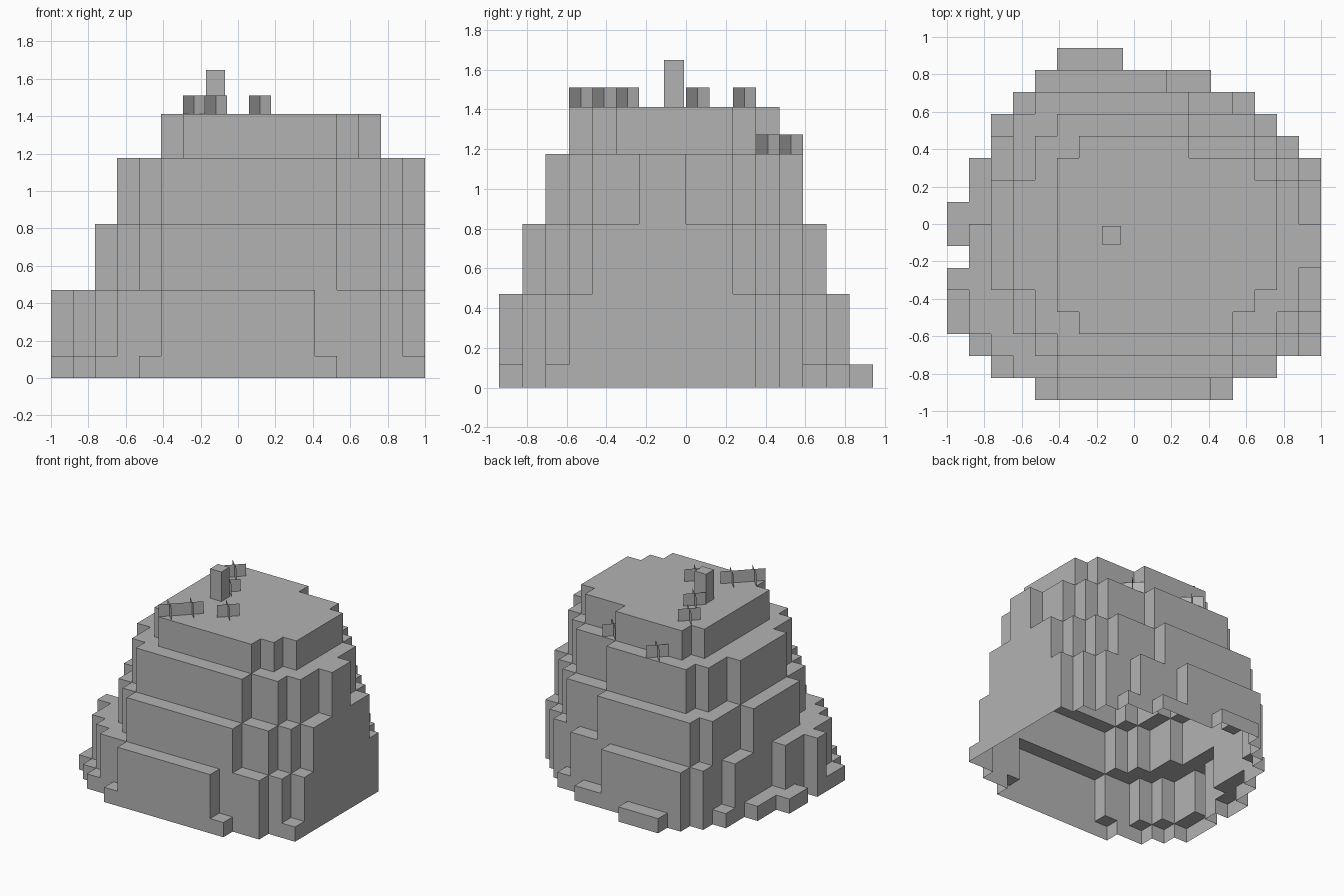
import bpy, bmesh, math
from mathutils import Vector

if "Cube" in bpy.data.objects:
    bpy.data.objects.remove(bpy.data.objects["Cube"])

U = 2 / 17                      # side of one block
X0, Y0 = -1.0, -8 * U

stone = bpy.data.materials.new("stone grey")
stone.diffuse_color = (0.45, 0.45, 0.45, 1)
stone.use_nodes = True
stone.node_tree.nodes["Principled BSDF"].inputs["Base Color"].default_value = stone.diffuse_color


def finish(bm, name):
    me = bpy.data.meshes.new(name)
    bm.to_mesh(me)
    bm.free()
    me.materials.append(stone)
    ob = bpy.data.objects.new(name, me)
    bpy.context.collection.objects.link(ob)
    return ob


# Terraces: top height in blocks, first row, then "start-end" columns row by row
TERRACES = [
    (1, 0, "4-13 2-15 1-17 0-17 0-17 0-17 1-17 0-17 0-17 1-17 1-17 2-16 2-15 3-14 4-12 5-8"),
    (4, 0, "5-12 3-15 2-16 1-17 1-17 0-17 1-17 1-17 2-17 2-17 2-17 2-16 3-15 3-13 4-10"),
    (7, 1, "5-13 4-15 3-16 3-17 2-17 2-17 2-17 2-17 2-17 3-16 3-15 3-14 4-11"),
    (10, 2, "5-13 4-15 4-16 3-16 3-17 3-17 3-16 3-16 4-15 4-14 5-11"),
    (12, 3, "6-13 5-14 5-15 5-15 5-15 5-15 5-15 5-14 6-11"),
]
height = {}
for top, row, spans in TERRACES:
    for j, span in enumerate(spans.split(), row):
        a, b = map(int, span.split("-"))
        for i in range(a, b):
            height[i, j] = top

# Hill shell: flat tops and stepped walls, open underneath
bm = bmesh.new()


def quad(*pts):
    bm.faces.new([bm.verts.new((X0 + x * U, Y0 + y * U, z * U)) for x, y, z in pts])


levels = [0] + [t[0] for t in TERRACES]
for (i, j), h in height.items():
    quad((i, j, h), (i + 1, j, h), (i + 1, j + 1, h), (i, j + 1, h))
    sides = {(0, -1): ((i, j), (i + 1, j)), (1, 0): ((i + 1, j), (i + 1, j + 1)),
             (0, 1): ((i + 1, j + 1), (i, j + 1)), (-1, 0): ((i, j + 1), (i, j))}
    for (dx, dy), (p, q) in sides.items():
        low = height.get((i + dx, j + dy), 0)
        for z0, z1 in zip(levels, levels[1:]):
            if low <= z0 and z1 <= h:
                quad((*p, z0), (*q, z0), (*q, z1), (*p, z1))
bmesh.ops.remove_doubles(bm, verts=bm.verts, dist=0.001)
bmesh.ops.dissolve_limit(bm, angle_limit=0.02, verts=bm.verts, edges=bm.edges)
finish(bm, "terraced_hill")

# Post on the summit
bm = bmesh.new()
bmesh.ops.create_cube(bm, size=1)
for v in bm.verts:
    v.co = Vector((-0.12 + v.co.x * 0.1, -0.06 + v.co.y * 0.1, 1.53 + v.co.z * 0.236))
finish(bm, "summit_post")

# Plants: two crossed upright sheets in one block
PLANTS = [(6, 3, 12), (7, 4, 12), (9, 5, 12), (7, 8, 12), (6, 10, 12), (11, 11, 10), (7, 12, 10)]
for n, (i, j, k) in enumerate(PLANTS, 1):
    bm = bmesh.new()
    z = k * U
    for s in (1, -1):
        c = Vector((X0 + (i + 0.5) * U, Y0 + (j + 0.5) * U, z))
        d = Vector((U / 2, s * U / 2, 0))
        up = Vector((0, 0, 0.098))
        bm.faces.new([bm.verts.new(p) for p in (c - d, c + d, c + d + up, c - d + up)])
    finish(bm, f"plant_{n}")
